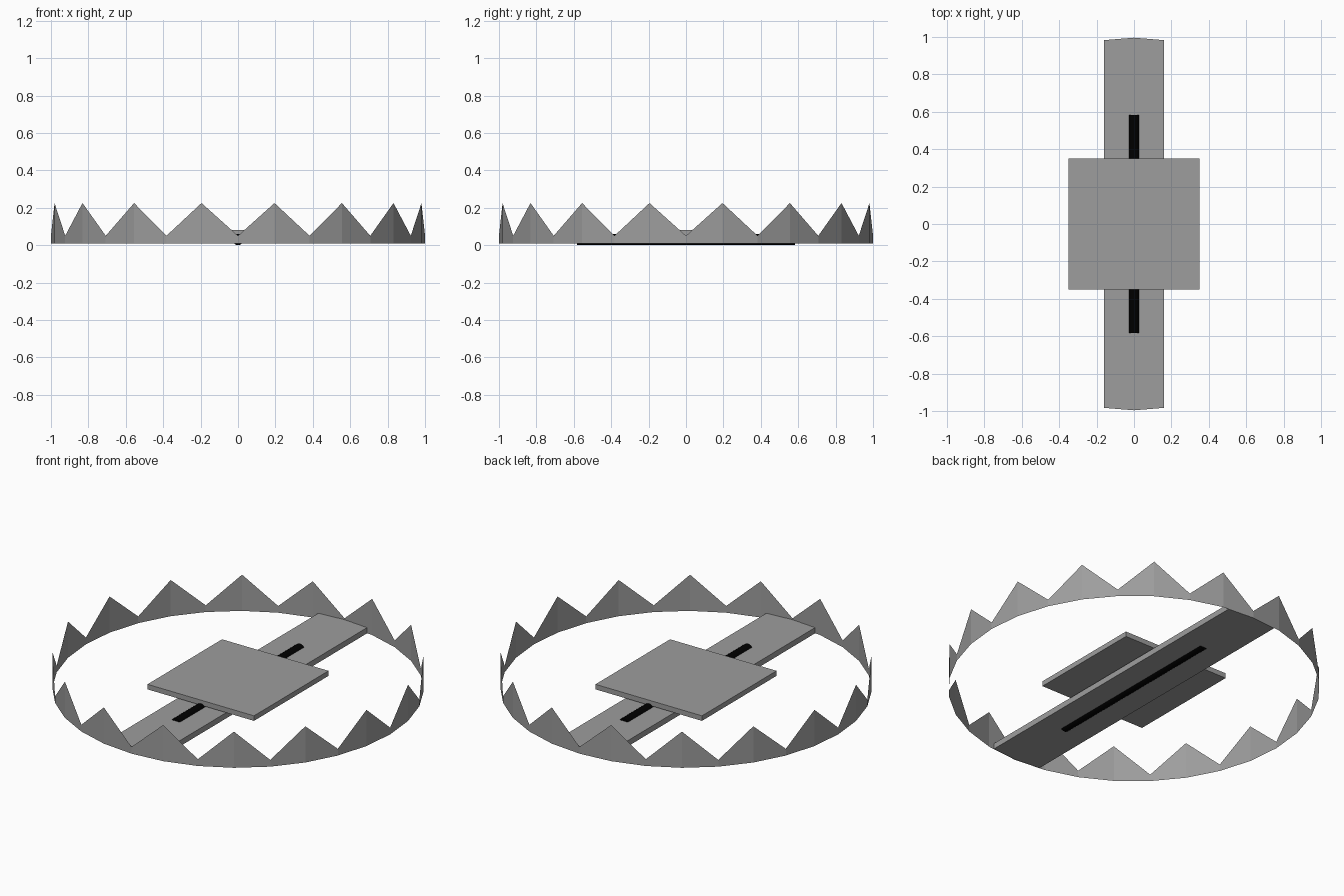
import bpy, bmesh
from math import sin, cos, pi

if "Cube" in bpy.data.objects:
    bpy.data.objects.remove(bpy.data.objects["Cube"])

SIDES = 32


def material(name, value):
    mat = bpy.data.materials.new(name)
    mat.diffuse_color = (value, value, value, 1)
    mat.use_nodes = True
    mat.node_tree.nodes["Principled BSDF"].inputs["Base Color"].default_value = mat.diffuse_color
    return mat


steel = material("dark_steel", 0.34)
black = material("black", 0.0)


def make_object(name, bm):
    mesh = bpy.data.meshes.new(name)
    bm.to_mesh(mesh)
    bm.free()
    mesh.materials.append(steel)
    obj = bpy.data.objects.new(name, mesh)
    bpy.context.collection.objects.link(obj)
    return obj


def slab(name, outline, z0, z1):
    """Extrude a flat outline from z0 up to z1."""
    bm = bmesh.new()
    face = bm.faces.new([bm.verts.new((x, y, z0)) for x, y in outline])
    top = bmesh.ops.extrude_face_region(bm, geom=[face])
    verts = [v for v in top["geom"] if isinstance(v, bmesh.types.BMVert)]
    bmesh.ops.translate(bm, verts=verts, vec=(0, 0, z1 - z0))
    bmesh.ops.recalc_face_normals(bm, faces=bm.faces)
    return make_object(name, bm)


# Jaw ring: thin band whose top edge alternates valley and tooth tip
bm = bmesh.new()
low, high = [], []
for i in range(SIDES):
    a = 2 * pi * i / SIDES
    low.append(bm.verts.new((cos(a), sin(a), 0.01)))
    high.append(bm.verts.new((cos(a), sin(a), 0.225 if i % 2 else 0.05)))
for i in range(SIDES):
    j = (i + 1) % SIDES
    bm.faces.new((low[i], low[j], high[j], high[i]))
make_object("toothed_jaw_ring", bm)

# Base bar, its ends cut to follow the ring
w, e, tip = 0.16, 0.983, 0.996
slab("base_bar", [(-w, -e), (0, -tip), (w, -e), (w, e), (0, tip), (-w, e)],
     0.01, 0.044)

# Square trigger plate
p = 0.35
slab("trigger_plate", [(-p, -p), (p, -p), (p, p), (-p, p)], 0.05, 0.08)

# Black rod sunk through the bar
bpy.ops.mesh.primitive_cylinder_add(vertices=16, radius=0.03, depth=1.165,
                                    location=(0, 0, 0.03),
                                    rotation=(pi / 2, 0, 0))
rod = bpy.context.object
rod.name = "spring_rod"
rod.data.materials.append(black)
bpy.ops.object.shade_smooth_by_angle()
